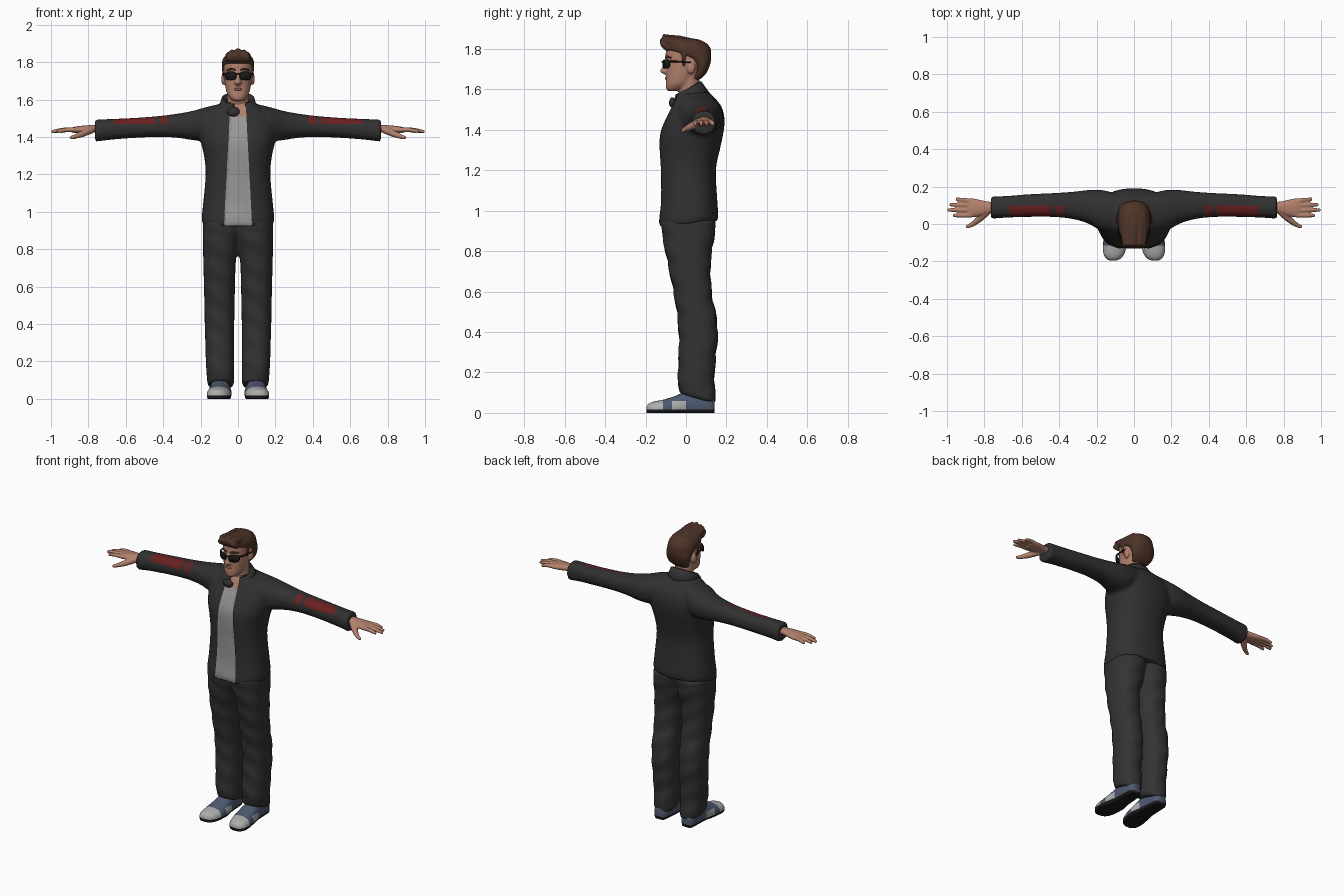
import bpy, bmesh, math
from mathutils import Vector, Matrix

if "Cube" in bpy.data.objects:
    bpy.data.objects.remove(bpy.data.objects["Cube"])

def mat(name, r, g, b):
    m = bpy.data.materials.new(name)
    m.diffuse_color = (r, g, b, 1)
    m.use_nodes = True
    m.node_tree.nodes["Principled BSDF"].inputs["Base Color"].default_value = m.diffuse_color
    return m

JACKET = mat("charcoal jacket", .03, .03, .03)
TROUSER = mat("charcoal trousers", .033, .033, .033)
SHIRT = mat("grey shirt", .31, .31, .31)
SKIN = mat("skin", .45, .22, .15)
HAIR = mat("brown hair", .075, .033, .02)
RED = mat("dark red", .14, .014, .014)
BLUE = mat("shoe blue", .075, .1, .16)
PALE = mat("shoe pale grey", .42, .42, .42)
BLACK = mat("black", .01, .01, .011)
LIPS = mat("lips", .3, .12, .09)

def spline(rows, k):
    """Catmull-Rom through tuples of numbers."""
    out = []
    for i in range(len(rows) - 1):
        q = [rows[max(0, min(len(rows) - 1, i + j))] for j in (-1, 0, 1, 2)]
        for s in range(k):
            t = s / k
            out.append([.5 * (2*b + (c-a)*t + (2*a-5*b+4*c-d)*t*t + (3*b-a-3*c+d)*t**3)
                        for a, b, c, d in zip(*q)])
    return out + [list(rows[-1])]

def skin_rings(bm, rings):
    vs = [[bm.verts.new(p) for p in r] for r in rings]
    n = len(vs[0])
    for a, b in zip(vs, vs[1:]):
        for i in range(n):
            bm.faces.new((a[i], a[(i+1) % n], b[(i+1) % n], b[i]))
    bm.faces.new(vs[0]); bm.faces.new(vs[-1])

def loft(bm, rows, axis='z', s=1, p=2.3, n=40, k=5):
    """Rows: (position, u min, u max, v min, v max); superellipse sections."""
    rings = []
    for t, u0, u1, v0, v1 in spline(rows, k):
        ring = []
        for i in range(n):
            c, w = math.cos(2*math.pi*i/n), math.sin(2*math.pi*i/n)
            u = (u0+u1)/2 + (u1-u0)/2 * math.copysign(abs(c)**(2/p), c)
            v = (v0+v1)/2 + (v1-v0)/2 * math.copysign(abs(w)**(2/p), w)
            x, y, z = {'z': (u, v, t), 'x': (t, u, v), 'y': (u, t, v)}[axis]
            ring.append((s*x, y, z))
        rings.append(ring)
    skin_rings(bm, rings)

def body(bm, rows, **kw):
    """Left-right symmetric loft. Rows: (z, half width, y front, y back)."""
    loft(bm, [(z, -w, w, f, b) for z, w, f, b in rows], **kw)

def tube(bm, pts, s=1, n=12, k=5):
    """Round sweep through (x, y, z, radius)."""
    P = spline(pts, k)
    rings = []
    for i, (x, y, z, r) in enumerate(P):
        d = Vector(P[min(i+1, len(P)-1)][:3]) - Vector(P[max(i-1, 0)][:3])
        q = d.to_track_quat('Z', 'Y')
        ring = [Vector((x, y, z)) + q @ Vector((r*math.cos(a), r*math.sin(a), 0))
                for a in (2*math.pi*j/n for j in range(n))]
        rings.append([(s*v.x, v.y, v.z) for v in ring])
    skin_rings(bm, rings)

def ball(bm, c, r):
    bmesh.ops.create_uvsphere(bm, u_segments=20, v_segments=12, radius=1,
                              matrix=Matrix.Translation(c) @ Matrix.Diagonal((*r, 1)))

def finish(name, bm, mats, voxel=0, smooth=0, cuts=(), rule=None, warp=None):
    """Fuse the parts, cut colour borders, colour faces by rule."""
    bmesh.ops.recalc_face_normals(bm, faces=bm.faces)
    me = bpy.data.meshes.new(name)
    bm.to_mesh(me); bm.free()
    ob = bpy.data.objects.new(name, me)
    bpy.context.collection.objects.link(ob)
    if voxel:
        m = ob.modifiers.new("fuse", 'REMESH')
        m.mode, m.voxel_size = 'VOXEL', voxel
        m = ob.modifiers.new("soften", 'SMOOTH')
        m.factor, m.iterations = .5, smooth
        dg = bpy.context.evaluated_depsgraph_get()
        ob.data = bpy.data.meshes.new_from_object(ob.evaluated_get(dg))
        ob.modifiers.clear()
    me = ob.data
    me.materials.clear()
    for m in mats:
        me.materials.append(m)
    bm = bmesh.new(); bm.from_mesh(me)
    for co, no in cuts:
        bmesh.ops.bisect_plane(bm, geom=bm.verts[:] + bm.edges[:] + bm.faces[:],
                               plane_co=co, plane_no=no, dist=1e-5)
    for f in bm.faces:
        f.smooth = True
        f.material_index = rule(f.calc_center_median()) if rule else 0
    if warp:
        for v in bm.verts:
            warp(v)
    bm.to_mesh(me); bm.free()
    return ob

# Jacket: torso and sleeves fused, shirt panel and red sleeve bands cut in
bm = bmesh.new()
body(bm, [(.935, .19, -.14, .155), (.97, .194, -.14, .16), (1.05, .186, -.13, .155),
          (1.2, .173, -.13, .148), (1.3, .182, -.135, .167), (1.38, .2, -.131, .184),
          (1.45, .205, -.105, .191), (1.51, .18, -.075, .178), (1.55, .14, -.058, .15),
          (1.585, .088, -.04, .115)])
for s in (1, -1):
    loft(bm, [(.06, -.02, .15, 1.43, 1.585), (.16, -.04, .18, 1.38, 1.562), (.24, 0, .182, 1.383, 1.54),
              (.32, .025, .173, 1.395, 1.525), (.42, .037, .166, 1.4, 1.512), (.55, .038, .16, 1.395, 1.502),
              (.68, .034, .15, 1.385, 1.496), (.765, .028, .147, 1.374, 1.493)], axis='x', s=s)
cuts = [((s*.045, 0, 1.51), (s, 0, .052)) for s in (1, -1)] + [((0, 0, 1.51), (0, 0, 1))]
cuts += [((s*x, 0, 0), (1, 0, 0)) for s in (1, -1) for x in (.38, .42, .445, .665)]
cuts += [((0, .1, 0), (0, 1, 0)), ((0, 0, 1.468), (0, 0, 1))]

def jacket_rule(c):
    if abs(c.x) < .045 + .052*(1.51 - c.z) and c.y < -.02:
        return 1 if c.z < 1.51 else 3
    x = abs(c.x)
    return 2 if (.38 < x < .42 or .445 < x < .665) and c.y < .1 and c.z > 1.468 else 0

def jacket_warp(v):
    v.co.z += .1 * v.co.y * max(0, 1 - abs(v.co.z - .935)/.1)
    if all(f.material_index in (1, 3) for f in v.link_faces):
        v.co.y += .008
finish("jacket", bm, [JACKET, SHIRT, RED, SKIN], .011, 4, cuts, jacket_rule, jacket_warp)

# Standing collar, open at the front, with a folded flap on one side
bm = bmesh.new()
rings, N = [], 36
for i in range(N + 1):
    a = math.radians(28 + (360 - 28 - 14) * i / N)
    c, w = -math.cos(a), math.sin(a)
    zb, zt = 1.545 + .02*c, 1.607 + .032*c
    rings.append([(w*(rx+o), cy + c*(ry+o), z) for rx, cy, ry, z, o in
                  ((.105, .03, .1, zb, 0), (.088, .012, .065, zt, 0),
                   (.088, .012, .065, zt, -.01), (.105, .03, .1, zb, -.012))])
skin_rings(bm, rings)
ball(bm, (-.025, -.068, 1.535), (.034, .016, .026))
finish("collar", bm, [JACKET])

# Trousers: two legs fused at the hips
bm = bmesh.new()
for s in (1, -1):
    loft(bm, [(.07, .023, .162, -.032, .145), (.12, .02, .167, -.037, .143), (.2, .02, .172, -.04, .141),
              (.3, .02, .175, -.035, .15), (.4, .02, .178, -.036, .157), (.5, .018, .18, -.045, .146),
              (.6, .016, .182, -.062, .126), (.75, .01, .186, -.092, .122), (.85, -.012, .187, -.112, .137),
              (.955, -.03, .187, -.127, .15)], s=s)

def hem_warp(v):
    v.co.z -= .28 * (v.co.y - .055) * max(0, 1 - abs(v.co.z - .07)/.12)
    v.co.y += .003 * math.sin(v.co.z*48 + v.co.x*25) * (v.co.z < .9)
finish("trousers", bm, [TROUSER], .011, 4, warp=hem_warp)

# Shoes: dark sole, pale toe and side patch
def shoe_rule(c):
    if c.z < .018:
        return 2
    return 1 if c.y < -.115 or (-.07 < c.y < 0 and c.z < .058) else 0

def flat_warp(v):
    v.co.z = max(0, v.co.z)
for s, side in ((1, "left"), (-1, "right")):
    bm = bmesh.new()
    loft(bm, [(-.195, .095, .13, -.005, .03), (-.185, .072, .148, -.02, .045), (-.16, .052, .163, -.025, .056),
              (-.11, .038, .166, -.025, .066), (-.05, .035, .158, -.025, .085), (0, .042, .15, -.025, .105),
              (.08, .05, .145, -.025, .11), (.125, .056, .14, -.025, .09), (.142, .072, .125, -.02, .07)],
         axis='y', s=s, n=36)
    cuts = [((0, 0, z), (0, 0, 1)) for z in (.018, .058)] + [((0, y, 0), (0, 1, 0)) for y in (-.115, -.07, 0)]
    finish(side + "_shoe", bm, [BLUE, PALE, BLACK], 0, 0, cuts, shoe_rule, flat_warp)

# Hands: palm, four fingers and thumb
for s, side in ((1, "left"), (-1, "right")):
    bm = bmesh.new()
    loft(bm, [(.73, .06, .118, 1.42, 1.468), (.78, .056, .12, 1.424, 1.464), (.82, .044, .128, 1.421, 1.461),
              (.86, .036, .136, 1.42, 1.457), (.89, .038, .134, 1.424, 1.45)], axis='x', s=s)
    for y0, y1, tip in ((.047, .045, .968), (.073, .075, .997), (.099, .104, .985), (.123, .133, .952)):
        tube(bm, [(.87, y0, 1.438, .013), ((.87+tip)/2, (y0+y1)/2, 1.438, .012), (tip, y1, 1.428, .009)], s)
    tube(bm, [(.785, .065, 1.437, .02), (.83, .025, 1.418, .018), (.865, -.002, 1.404, .013),
              (.897, -.017, 1.394, .009)], s)
    finish(side + "_hand", bm, [SKIN], .005, 2)

# Head: neck, skull, nose, ears
bm = bmesh.new()
body(bm, [(1.48, .06, -.045, .085), (1.56, .057, -.036, .075), (1.67, .06, -.035, .065)], p=2)
body(bm, [(1.592, .022, -.088, -.045), (1.602, .038, -.098, -.01), (1.625, .056, -.1, .025),
          (1.655, .065, -.099, .052), (1.69, .071, -.099, .08), (1.73, .076, -.098, .105),
          (1.77, .078, -.101, .112), (1.81, .074, -.094, .105), (1.84, .05, -.06, .07)], p=2.2)
body(bm, [(1.676, .013, -.112, -.07), (1.69, .02, -.129, -.07), (1.71, .013, -.119, -.07),
          (1.745, .01, -.105, -.07)], p=2)
for s in (1, -1):
    ball(bm, (s*.078, .025, 1.71), (.012, .021, .033))
finish("head", bm, [SKIN], .006, 2)

# Hair: cap with sideburns and a swept-up quiff
bm = bmesh.new()
body(bm, [(1.65, .048, .02, .07), (1.68, .07, .045, .1), (1.72, .08, .04, .118), (1.75, .083, .01, .124),
          (1.775, .086, -.06, .125), (1.8, .086, -.1, .122), (1.825, .076, -.112, .106),
          (1.845, .055, -.1, .07), (1.853, .03, -.07, .03)])
for i in range(7):
    x = (i - 3) * .017
    lift = .006 * (i % 2) - .012 * abs(i - 3) / 3
    tube(bm, [(x, .06, 1.832, .012), (x, -.02, 1.845 + lift, .014), (x, -.085, 1.85 + lift, .016),
              (x*.9, -.116, 1.866 + lift, .006)])
    tube(bm, [(x, -.085, 1.8, .014), (x, -.11, 1.82, .015), (x*.85, -.122, 1.846 + lift, .009)])
for s in (1, -1):
    tube(bm, [(.077, -.012, 1.78, .011), (.074, -.012, 1.74, .009), (.071, -.01, 1.71, .006)], s)
finish("hair", bm, [HAIR], .006, 2)

# Eyebrows and mouth
bm = bmesh.new()
for s in (1, -1):
    tube(bm, [(.014, -.1, 1.757, .005), (.035, -.095, 1.763, .005), (.058, -.072, 1.756, .003)], s)
finish("eyebrows", bm, [HAIR])
bm = bmesh.new()
tube(bm, [(-.027, -.09, 1.651, .002), (-.01, -.098, 1.655, .006), (0, -.099, 1.654, .006),
          (.01, -.098, 1.655, .006), (.027, -.09, 1.651, .002)])
finish("mouth", bm, [LIPS])

# Sunglasses: wrapped lenses, bridge and temples
bm = bmesh.new()
for s in (1, -1):
    rings = []
    for dy, g in ((0, .96), (-.004, 1), (-.008, .96)):
        ring = []
        for j in range(32):
            c, w = math.cos(math.pi*j/16), math.sin(math.pi*j/16)
            x = .04 + .031*g*math.copysign(abs(c)**.65, c)
            z = 1.726 + .023*g*math.copysign(abs(w)**.65, w)
            ring.append((s*x, -.108 + 6*x*x + dy, z))
        rings.append(ring)
    skin_rings(bm, rings)
    tube(bm, [(.068, -.082, 1.738, .005), (.08, -.05, 1.738, .0045), (.083, .025, 1.734, .004)], s)
tube(bm, [(-.014, -.113, 1.735, .004), (0, -.118, 1.738, .004), (.014, -.113, 1.735, .004)])
finish("sunglasses", bm, [BLACK])
